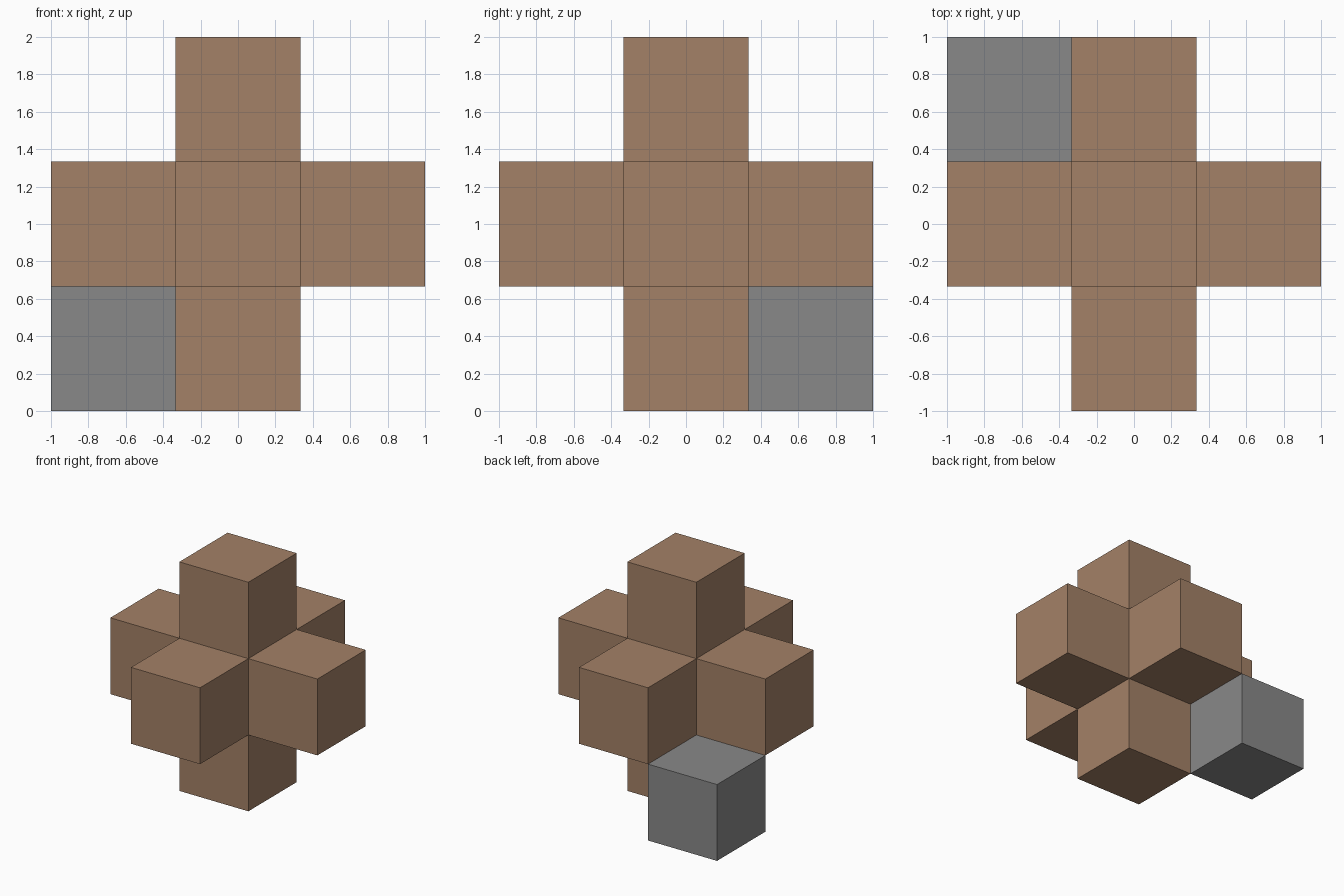
import bpy
import bmesh
from mathutils import Matrix, Vector

old = bpy.data.objects.get("Cube")
if old:
    bpy.data.objects.remove(old, do_unlink=True)

SIZE = 2 / 3  # edge of one block


def material(name, rgb):
    mat = bpy.data.materials.new(name)
    mat.use_nodes = True
    colour = (*rgb, 1)
    mat.diffuse_color = colour
    mat.node_tree.nodes["Principled BSDF"].inputs["Base Color"].default_value = colour
    return mat


def block(name, cell, mat, arms=False):
    """A cube in a grid cell; with arms, every side is pulled out by one block."""
    bm = bmesh.new()
    bmesh.ops.create_cube(bm, size=SIZE, matrix=Matrix.Translation(Vector(cell) * SIZE))
    if arms:
        result = bmesh.ops.extrude_discrete_faces(bm, faces=bm.faces[:])
        for face in result["faces"]:
            face.normal_update()
            bmesh.ops.translate(bm, verts=face.verts[:], vec=face.normal * SIZE)
        bmesh.ops.remove_doubles(bm, verts=bm.verts[:], dist=0.001)
    bmesh.ops.recalc_face_normals(bm, faces=bm.faces[:])
    mesh = bpy.data.meshes.new(name)
    bm.to_mesh(mesh)
    bm.free()
    mesh.materials.append(mat)
    obj = bpy.data.objects.new(name, mesh)
    obj.location.z = 1
    bpy.context.collection.objects.link(obj)
    return obj


brown = material("brown", (0.37, 0.22, 0.135))
grey = material("grey", (0.25, 0.25, 0.25))

# Six-armed cross
block("cross_body", (0, 0, 0), brown, arms=True)

# Single block in the lower back corner
block("corner_block", (-1, 1, -1), grey)
